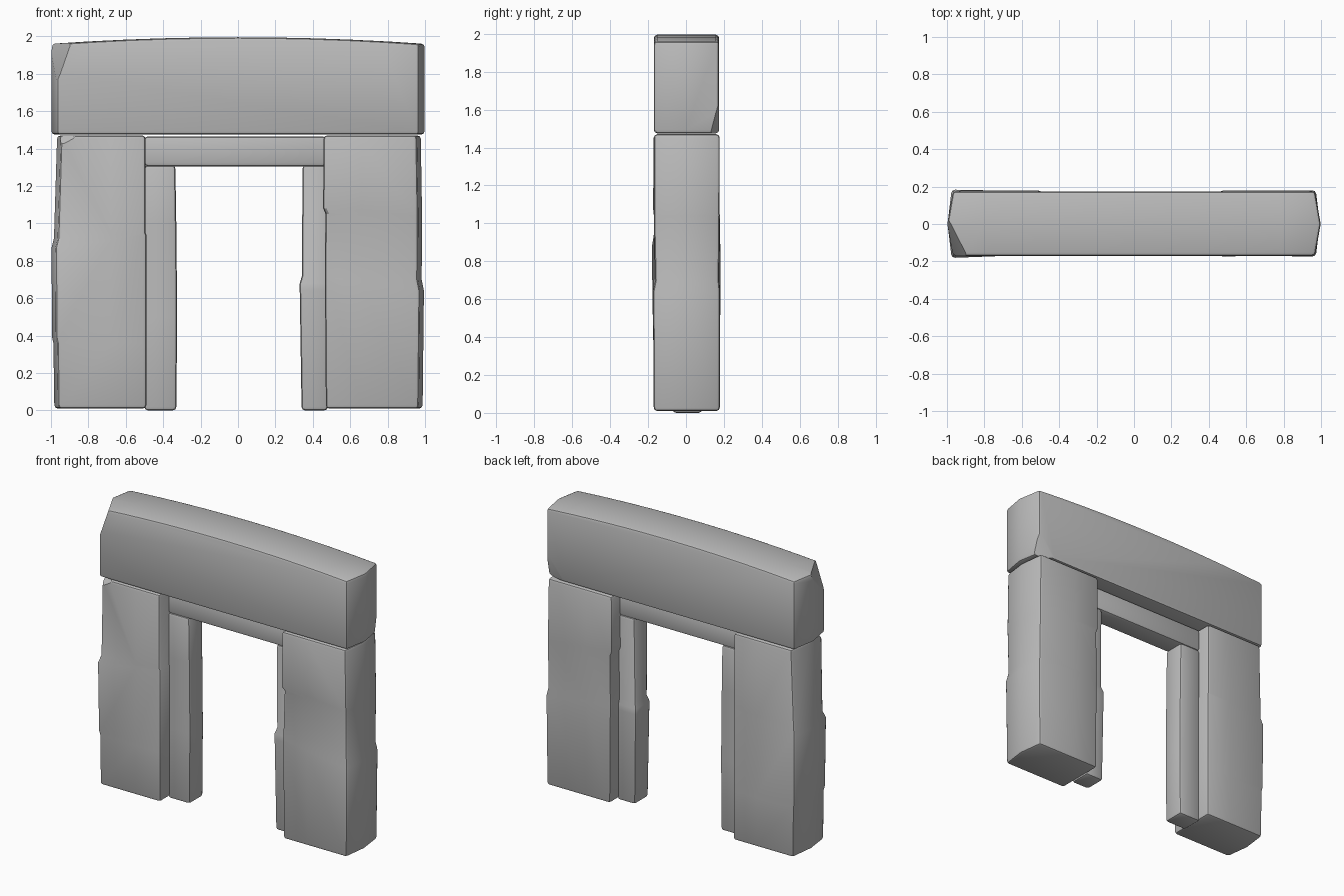
import bpy, bmesh, math
from mathutils import Vector

cube = bpy.data.objects.get("Cube")
if cube:
    bpy.data.objects.remove(cube, do_unlink=True)

stone = bpy.data.materials.new("grey_stone")
stone.use_nodes = True
grey = (0.5, 0.5, 0.5, 1)
stone.diffuse_color = grey
stone.node_tree.nodes["Principled BSDF"].inputs["Base Color"].default_value = grey


def block(name, rings, chips=(), bevel=0.018):
    """Loft rings into a closed stone, round its edges, then slice off chips."""
    bm = bmesh.new()
    loops = [[bm.verts.new(p) for p in ring] for ring in rings]
    n = len(loops[0])
    for a, b in zip(loops, loops[1:]):
        for i in range(n):
            j = (i + 1) % n
            bm.faces.new((a[i], a[j], b[j], b[i]))
    bm.faces.new(loops[0])
    bm.faces.new(loops[-1])
    bmesh.ops.recalc_face_normals(bm, faces=bm.faces)
    sharp = [e for e in bm.edges if e.calc_face_angle(0) > math.radians(45)]
    bmesh.ops.bevel(bm, geom=sharp, offset=bevel, segments=2, profile=0.5,
                    affect='EDGES', clamp_overlap=False)
    for point, normal in chips:
        geom = bm.verts[:] + bm.edges[:] + bm.faces[:]
        cut = bmesh.ops.bisect_plane(bm, geom=geom, plane_co=point,
                                     plane_no=Vector(normal), clear_outer=True)
        edges = [e for e in cut["geom_cut"] if isinstance(e, bmesh.types.BMEdge)]
        if edges:
            bmesh.ops.holes_fill(bm, edges=edges)
    bmesh.ops.recalc_face_normals(bm, faces=bm.faces)
    mesh = bpy.data.meshes.new(name)
    bm.to_mesh(mesh)
    bm.free()
    mesh.materials.append(stone)
    obj = bpy.data.objects.new(name, mesh)
    bpy.context.collection.objects.link(obj)
    bpy.ops.object.select_all(action='DESELECT')
    obj.select_set(True)
    bpy.context.view_layer.objects.active = obj
    bpy.ops.object.shade_smooth_by_angle(angle=math.radians(25))


def ring(side, z_out, z_in, out, inn, f_out, f_in, back, mid, bulge):
    """Upright stone section; the front offset fades to none at mid."""
    t = (out - mid) / (out - inn)
    z_mid = z_out + (z_in - z_out) * t
    front = -0.17
    pts = [(out, front - f_out, z_out), (mid, front, z_mid),
           (inn, front - f_in, z_in), (inn, back, z_in),
           (mid, back, z_mid), (out, back + f_out * 0.5, z_out),
           (out + bulge, 0, z_out)]
    return [(side * x, y, z) for x, y, z in pts]


# Outer pillars, with shallow ledges
left_steps = [(0.01, 0.01, 0.965, 0.47, 0, 0), (0.64, 0.70, 0.972, 0.465, 0.004, 0),
              (0.70, 0.71, 0.96, 0.465, -0.008, 0), (1.04, 1.05, 0.962, 0.468, 0, -0.012),
              (1.05, 1.08, 0.962, 0.455, 0, 0.004), (1.47, 1.47, 0.955, 0.458, 0, 0)]
right_steps = [(0.01, 0.01, 0.96, 0.49, 0, 0), (0.36, 0.36, 0.965, 0.49, 0, 0),
               (0.39, 0.38, 0.972, 0.49, 0.004, 0), (0.87, 0.94, 0.975, 0.49, 0.011, 0),
               (0.92, 0.95, 0.962, 0.495, -0.01, 0), (1.47, 1.47, 0.945, 0.495, 0, 0)]
block("left_pillar", [ring(1, *s, 0.178, 0.66, 0.022) for s in left_steps])
block("right_pillar", [ring(-1, *s, 0.178, 0.68, 0.022) for s in right_steps],
      chips=[((-0.94, -0.17, 1.42), (-0.5, -1, 0.9))])


# Recessed door frame
def plain(x0, x1, y0, y1, z):
    return [(x0, y0, z), (x1, y0, z), (x1, y1, z), (x0, y1, z)]


block("right_jamb", [plain(-0.50, x, -0.07, 0.085, z) for z, x in
                     ((0, -0.33), (0.5, -0.325), (1.0, -0.33), (1.31, -0.335))])
block("left_jamb", [plain(x, 0.48, y, 0.085 - (y + 0.07), z) for z, x, y in
                    ((0, 0.34, -0.07), (0.64, 0.33, -0.075), (0.68, 0.33, -0.075),
                     (0.72, 0.342, -0.063), (1.31, 0.345, -0.07))])
block("frame_lintel", [plain(-0.50, 0.47, -0.07, 0.085, z) for z in (1.305, 1.465)])

# Large top stone with an arched back and pointed ends
top = [(x / 5, 1.995 - 0.035 * (x / 5) ** 2) for x in range(-5, 6)]
outline = [(-1, 1.475)] + top + [(1, 1.475)]
block("top_stone", [[(x * w, y, z) for x, z in outline]
                    for y, w in ((-0.17, 0.968), (0, 0.998), (0.175, 0.968))],
      chips=[((-0.95, -0.17, 1.8), (-1, -0.5, 0.35)),
             ((0.96, 0.17, 1.62), (0.3, 1, -0.25))])
